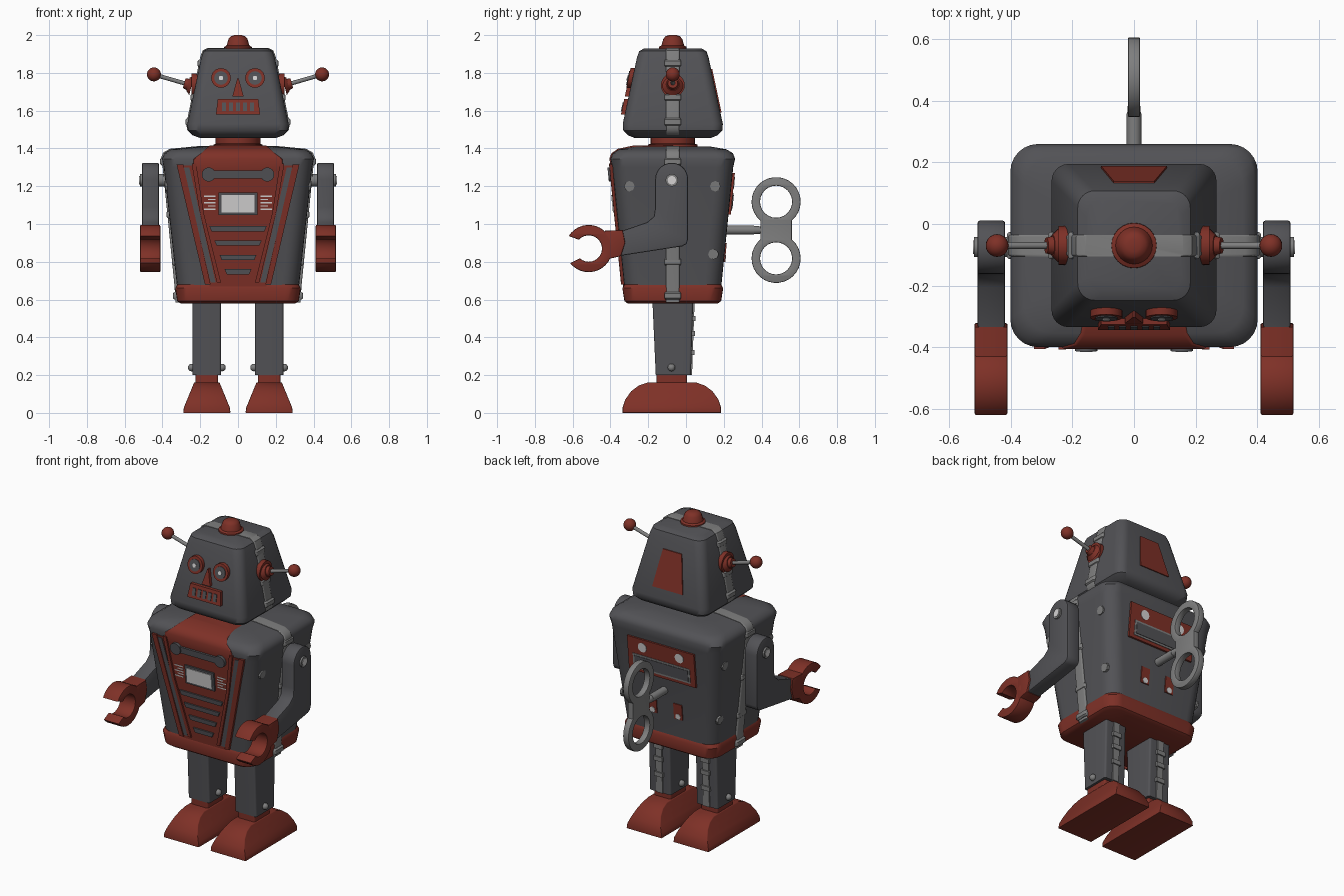
import bpy, bmesh
from math import sin, cos, pi, radians
from mathutils import Vector, Matrix

cube = bpy.data.objects.get("Cube")
if cube:
    bpy.data.objects.remove(cube)

CY = -0.07          # body centre in depth
made = []


def material(name, rgb):
    m = bpy.data.materials.new(name)
    m.use_nodes = True
    m.diffuse_color = (*rgb, 1)
    node = next(n for n in m.node_tree.nodes if n.type == 'BSDF_PRINCIPLED')
    node.inputs["Base Color"].default_value = (*rgb, 1)
    return m


GREY = material("dark grey metal", (0.085, 0.085, 0.093))
RED = material("brick red", (0.21, 0.03, 0.02))
SILVER = material("dull silver", (0.21, 0.21, 0.21))
WHITE = material("pale grey", (0.66, 0.65, 0.65))


def finish(name, bm, mat):
    bmesh.ops.remove_doubles(bm, verts=bm.verts, dist=1e-5)
    bmesh.ops.recalc_face_normals(bm, faces=bm.faces)
    me = bpy.data.meshes.new(name)
    bm.to_mesh(me)
    bm.free()
    me.materials.append(mat)
    ob = bpy.data.objects.new(name, me)
    bpy.context.collection.objects.link(ob)
    made.append(ob)
    return ob


def skin(name, mat, sections):
    """Join equal-length point loops and cap both ends."""
    bm = bmesh.new()
    loops = [[bm.verts.new(p) for p in s] for s in sections]
    n = len(loops[0])
    for a, b in zip(loops, loops[1:]):
        for i in range(n):
            j = (i + 1) % n
            bm.faces.new((a[i], a[j], b[j], b[i]))
    bm.faces.new(loops[0][::-1])
    bm.faces.new(loops[-1])
    return finish(name, bm, mat)


def loft(name, mat, rings, r, cx=0):
    """Rounded-rectangle sections: (z, half x, half y[, centre y])."""
    sections = []
    for z, hx, hy, *c in rings:
        cy = c[0] if c else CY
        q = min(r, hx, hy)
        pts = []
        for k, (sx, sy) in enumerate([(1, 1), (-1, 1), (-1, -1), (1, -1)]):
            for i in range(7):
                a = (k + i / 6) * pi / 2
                pts.append((cx + sx * (hx - q) + q * cos(a), cy + sy * (hy - q) + q * sin(a), z))
        sections.append(pts)
    # keep coincident corner points apart until the final merge
    return skin(name, mat, sections)


def plate(name, mat, pts, face, d, sink=0.012):
    """Thin plate of (u, z) points laid on a sloping wall of the body."""
    axis, sign, half, slope, z0, c = face

    def put(u, z, off):
        w = c + sign * (half + slope * (z - z0) + off)
        return (w, u, z) if axis == 'x' else (u, w, z)
    return skin(name, mat, [[put(u, z, o) for u, z in pts] for o in (-sink, d)])


def rect(x0, x1, z0, z1):
    return [(x0, z0), (x1, z0), (x1, z1), (x0, z1)]


def arc(cu, cz, r, a0=0, a1=345, n=24):
    return [(cu + r * cos(radians(a0 + (a1 - a0) * i / (n - 1))),
             cz + r * sin(radians(a0 + (a1 - a0) * i / (n - 1)))) for i in range(n)]


def slab(name, mat, loops, cx, half, bevel):
    """Side profile (y, z) with optional holes, thickened along x."""
    cu = bpy.data.curves.new(name, 'CURVE')
    cu.dimensions, cu.fill_mode = '2D', 'BOTH'
    cu.extrude, cu.bevel_depth, cu.offset, cu.bevel_resolution = half - bevel, bevel, -bevel, 1
    for pts in loops:
        sp = cu.splines.new('POLY')
        sp.points.add(len(pts) - 1)
        for p, (u, v) in zip(sp.points, pts):
            p.co = (u, v, 0, 1)
        sp.use_cyclic_u = True
    tmp = bpy.data.objects.new(name + "_outline", cu)
    bpy.context.collection.objects.link(tmp)
    dg = bpy.context.evaluated_depsgraph_get()
    me = bpy.data.meshes.new_from_object(tmp.evaluated_get(dg))
    bm = bmesh.new()
    bm.from_mesh(me)
    for v in bm.verts:
        v.co = Vector((cx + v.co.z, v.co.x, v.co.y))
    for f in bm.faces:
        f.material_index = 0
    bpy.data.objects.remove(tmp)
    bpy.data.meshes.remove(me)
    return finish(name, bm, mat)


def rod(name, mat, a, b, r1, r2=None):
    a, b = Vector(a), Vector(b)
    m = Matrix.Translation((a + b) / 2) @ (b - a).to_track_quat('Z', 'Y').to_matrix().to_4x4()
    bm = bmesh.new()
    bmesh.ops.create_cone(bm, cap_ends=True, segments=24, radius1=r1,
                          radius2=r1 if r2 is None else r2, depth=(b - a).length, matrix=m)
    return finish(name, bm, mat)


def ball(name, mat, p, r):
    bm = bmesh.new()
    bmesh.ops.create_uvsphere(bm, u_segments=20, v_segments=12, radius=r, matrix=Matrix.Translation(p))
    return finish(name, bm, mat)


# Walls that carry plates: axis, direction, half size, slope, height, centre
CHEST = ('y', -1, 0.25, 0.1, 0.6, CY)
BACK = ('y', 1, 0.25, 0.1, 0.6, CY)
FACE = ('y', -1, 0.265, -0.214, 1.53, CY)
NAPE = ('y', 1, 0.265, -0.214, 1.53, CY)
CALF = ('y', 1, 0.093, 0.035, 0.2, -0.067)

# Torso, base band, neck, head, cap
body = [(0.6, 0.315, 0.25), (1.30, 0.393, 0.32), (1.345, 0.402, 0.33),
        (1.375, 0.39, 0.318), (1.395, 0.355, 0.285), (1.41, 0.2, 0.2)]
skull = [(1.455, 0.2, 0.2), (1.47, 0.24, 0.238), (1.495, 0.265, 0.262), (1.53, 0.268, 0.265),
         (1.88, 0.195, 0.19), (1.915, 0.183, 0.178), (1.93, 0.155, 0.15)]
loft("torso", GREY, body, 0.09)
loft("base_band", RED, [(0.58, 0.305, 0.24), (0.592, 0.322, 0.256), (0.66, 0.332, 0.267),
                        (0.68, 0.322, 0.257)], 0.08)
loft("neck", RED, [(z, r, r) for z, r in [(1.39, 0.135), (1.42, 0.13), (1.425, 0.118), (1.47, 0.118)]], 1)
loft("head", GREY, skull, 0.055)
loft("top_cap", RED, [(z, r, r) for z, r in [(1.92, 0.075), (1.938, 0.073), (1.945, 0.06),
                                             (1.98, 0.05), (1.994, 0.038), (2.0, 0.02)]], 1)

# Side seams with clips
loft("torso_seam", SILVER, [(0.585, 0.33, 0.035), (0.68, 0.337, 0.035)]
     + [(z + 0.003, hx + 0.006, 0.035) for z, hx, _ in body[1:]], 0.008)
loft("head_seam", SILVER, [(z + 0.003, hx + 0.005, 0.035) for z, hx, _ in skull], 0.008)
for z, hx in [(0.62, 0.332), (0.8, 0.337), (1.05, 0.365), (1.33, 0.4), (1.54, 0.266), (1.67, 0.239), (1.85, 0.201)]:
    loft("seam_clip", SILVER, [(z - 0.02, hx + 0.004, 0.04), (z - 0.012, hx + 0.013, 0.044),
                               (z + 0.012, hx + 0.013, 0.044), (z + 0.02, hx + 0.004, 0.04)], 0.01)

# Chest yoke and panel
yoke = [(1.28, 0.24, 0.324), (1.345, 0.235, 0.336), (1.375, 0.195, 0.324),
        (1.398, 0.17, 0.291), (1.415, 0.15, 0.21)]
loft("chest_yoke", RED, [(z, hx, hy / 2, CY - hy / 2) for z, hx, hy in yoke], 0.01)
plate("chest_panel", RED, [(-0.15, 0.67), (0.15, 0.67), (0.31, 1.31), (-0.31, 1.31)], CHEST, 0.006)
for s in (-1, 1):
    for name, mat, pts, d in [
            ("panel_rail", RED, [(0.325, 1.315), (0.29, 1.315), (0.145, 0.68), (0.175, 0.68)], 0.015),
            ("panel_stripe", GREY, [(0.29, 1.3), (0.258, 1.3), (0.118, 0.69), (0.145, 0.69)], 0.01),
            ("panel_ridge", RED, [(0.245, 1.32), (0.222, 1.32), (0.182, 1.06), (0.09, 0.69),
                                  (0.112, 0.69), (0.202, 1.06)], 0.016)]:
        plate(name, mat, [(s * x, z) for x, z in pts], CHEST, d)
    plate("bar_knob", GREY, arc(s * 0.155, 1.262, 0.037), CHEST, 0.026)
    for i in range(5):
        plate("gauge_mark", WHITE, rect(s * 0.12, s * (0.18 - 0.02 * (i % 2)), 1.075 + i * 0.017,
                                        1.082 + i * 0.017), CHEST, 0.008)
plate("chest_bar", GREY, rect(-0.15, 0.15, 1.242, 1.282), CHEST, 0.02)
plate("screen_frame", GREY, rect(-0.102, 0.102, 1.048, 1.168), CHEST, 0.016)
plate("screen", WHITE, rect(-0.087, 0.087, 1.062, 1.153), CHEST, 0.021)
for i in range(4):
    z, w = 0.975 - i * 0.076, 0.152 - i * 0.027
    plate("chest_slat", GREY, [(-w + 0.012, z - 0.014), (w - 0.012, z - 0.014),
                               (w, z + 0.014), (-w, z + 0.014)], CHEST, 0.016)

# Face
for s in (-1, 1):
    plate("eye_ring", RED, arc(s * 0.09, 1.773, 0.052), FACE, 0.022)
    plate("eye", GREY, arc(s * 0.09, 1.773, 0.036), FACE, 0.026)
    plate("pupil", WHITE, arc(s * 0.09, 1.773, 0.012), FACE, 0.03)
plate("nose", RED, [(-0.03, 1.675), (0.03, 1.675), (0.004, 1.77), (-0.004, 1.77)], FACE, 0.02)
plate("mouth", RED, [(-0.117, 1.58), (0.117, 1.58), (0.107, 1.662), (-0.107, 1.662)], FACE, 0.02)
for i in range(5):
    x = (i - 2) * 0.037
    plate("mouth_slot", GREY, rect(x - 0.011, x + 0.011, 1.597, 1.642), FACE, 0.024)
plate("nape_panel", RED, [(-0.107, 1.59), (0.107, 1.59), (0.066, 1.82), (-0.066, 1.82)], NAPE, 0.006)

# Back plates
plate("back_panel", RED, rect(-0.235, 0.235, 1.05, 1.27), BACK, 0.012)
plate("back_window_frame", SILVER, rect(-0.2, 0.2, 1.07, 1.165), BACK, 0.015)
plate("back_window", GREY, rect(-0.188, 0.188, 1.082, 1.153), BACK, 0.018)
for s in (-1, 1):
    plate("back_light", WHITE, arc(s * 0.13, 1.218, 0.03), BACK, 0.015)
    plate("back_switch", RED, rect(s * 0.09 - 0.03, s * 0.09 + 0.03, 0.8, 0.9), BACK, 0.006)
    plate("switch_dot", WHITE, arc(s * 0.09, 0.818, 0.018), BACK, 0.009)

# Wind-up key
KY, KZ = 0.477, 0.968
outline = arc(KY, KZ + 0.15, 0.13, -50, 230) + arc(KY, KZ - 0.15, 0.13, 130, 410)
slab("key", SILVER, [outline] + [arc(KY, KZ + s * 0.15, 0.085) for s in (1, -1)], 0, 0.02, 0.005)
rod("key_shaft", SILVER, (0, 0.18, KZ), (0, 0.36, KZ), 0.024)
rod("key_collar", SILVER, (0, 0.34, KZ), (0, 0.41, KZ), 0.024, 0.018)

# Side profiles of the paired limbs
arm = arc(CY - 0.006, 1.237, 0.087, 0, 180, 15) + [
    (-0.163, 1.09), (-0.17, 1.04), (-0.205, 1.01), (-0.335, 0.965), (-0.345, 0.832),
    (-0.02, 0.882), (0.003, 0.895), (0.011, 0.92)]
claw = arc(-0.515, 0.87, 0.125, 148, -142, 28) + arc(-0.515, 0.87, 0.07, -132, 138, 20)
wrist = [(-0.43, 0.965), (-0.335, 0.968), (-0.322, 0.9), (-0.345, 0.83), (-0.43, 0.81)]
half_foot = [(0.26, 0), (0.26, 0.03), (0.247, 0.07), (0.215, 0.115), (0.175, 0.145), (0.125, 0.162)]
foot = [(CY - 0.005 + y, z) for y, z in half_foot] + [(CY - 0.005 - y, z) for y, z in half_foot[::-1]]

for s, side in ((1, "left"), (-1, "right")):
    # Ear and aerial
    rod(side + "_ear", RED, (s * 0.2, CY, 1.735), (s * 0.245, CY, 1.735), 0.063)
    rod(side + "_ear_cone", RED, (s * 0.245, CY, 1.735), (s * 0.265, CY, 1.74), 0.055, 0.035)
    rod(side + "_ear_hub", RED, (s * 0.25, CY, 1.735), (s * 0.285, CY, 1.745), 0.034, 0.026)
    rod(side + "_aerial", SILVER, (s * 0.26, CY, 1.738), (s * 0.44, CY, 1.79), 0.011)
    ball(side + "_aerial_ball", RED, (s * 0.445, CY, 1.792), 0.037)
    # Arm and hand
    rod(side + "_axle", SILVER, (s * 0.36, CY - 0.005, 1.232), (s * 0.52, CY - 0.005, 1.232), 0.033)
    rod(side + "_axle_end", WHITE, (s * 0.515, CY - 0.005, 1.232), (s * 0.523, CY - 0.005, 1.232), 0.022)
    slab(side + "_arm", GREY, [arm], s * 0.464, 0.045, 0.008)
    slab(side + "_claw", RED, [claw], s * 0.465, 0.054, 0.006)
    slab(side + "_wrist", RED, [wrist], s * 0.465, 0.054, 0.006)
    # Leg, ankle, foot
    cx = s * 0.165
    loft(side + "_leg", GREY, [(0.2, 0.075, 0.093, -0.067), (0.6, 0.075, 0.108, -0.07)], 0.012, cx)
    loft(side + "_ankle", RED, [(0.14, 0.06, 0.08, -0.075), (0.21, 0.06, 0.08, -0.075)], 0.012, cx)
    shoe = slab(side + "_foot", RED, [foot], cx, 0.125, 0.004)
    for v in shoe.data.vertices:
        v.co.x = cx + (v.co.x - cx) * (1 - 0.46 * max(0, v.co.z - 0.02) / 0.14)
    plate(side + "_leg_seam", SILVER, rect(cx - 0.022, cx + 0.022, 0.2, 0.59), CALF, 0.006)
    for z in (0.32, 0.42, 0.5):
        plate(side + "_leg_clip", SILVER, rect(cx - 0.03, cx + 0.03, z - 0.014, z + 0.014), CALF, 0.014)
    for x in (0.085, 0.245):
        ball(side + "_ankle_bolt", SILVER, (s * x, -0.077, 0.24), 0.02)
    # Flank badges
    flank = ('x', s, 0.315, 0.113, 0.6, 0)
    for y, z in [(-0.3, 1.2), (0.155, 1.2), (0.145, 0.84)]:
        plate(side + "_flank_badge", SILVER, arc(y, z, 0.028, 0, 315, 8), flank, 0.003)

# Smooth rounded parts while keeping crisp edges
bpy.ops.object.select_all(action='DESELECT')
for ob in made:
    ob.select_set(True)
bpy.context.view_layer.objects.active = made[0]
bpy.ops.object.shade_smooth_by_angle(angle=radians(40))
